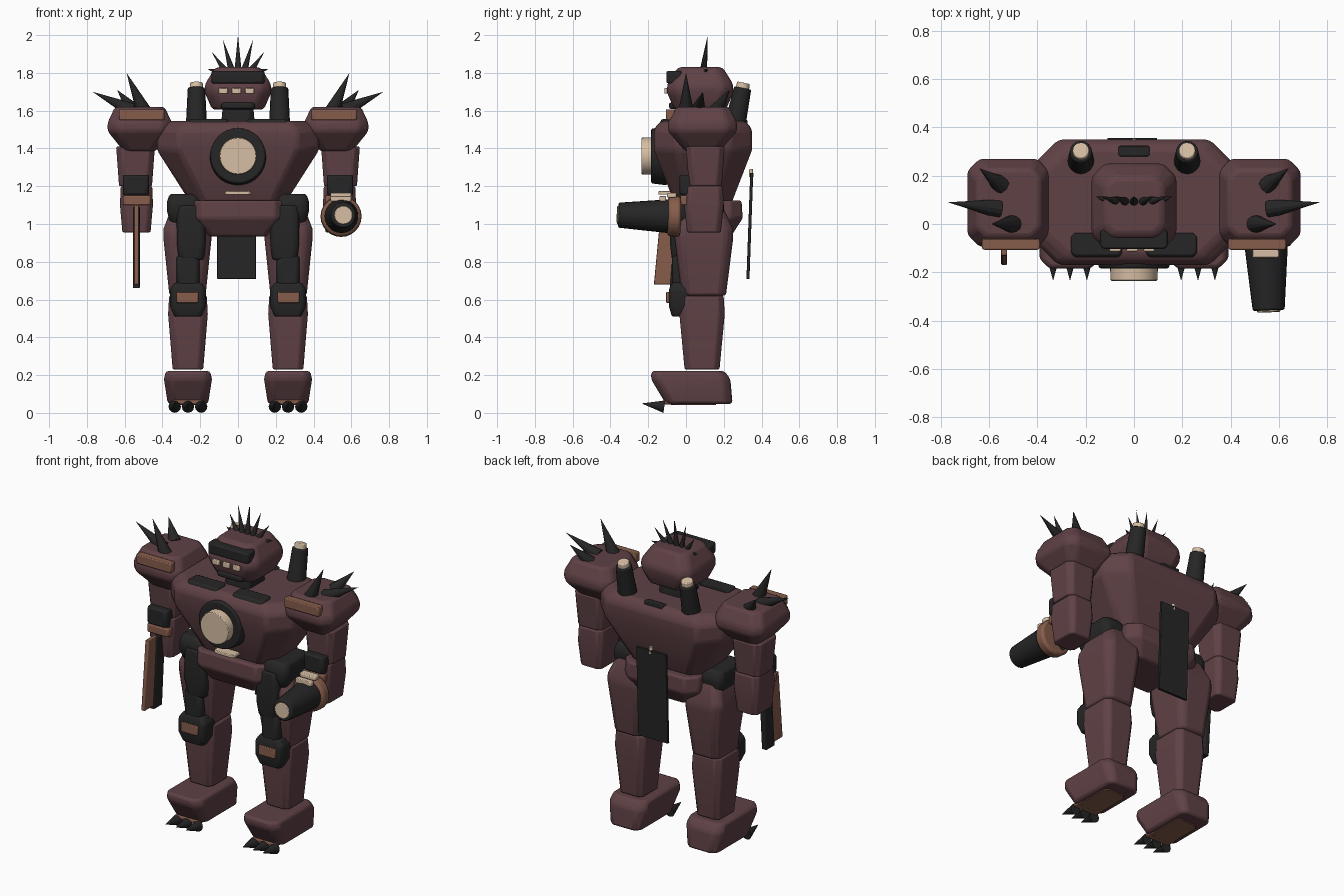
import bpy, bmesh, math
from mathutils import Vector

cube = bpy.data.objects.get("Cube")
if cube:
    bpy.data.objects.remove(cube, do_unlink=True)


def make_material(name, red, green, blue):
    colour = (red, green, blue, 1)
    material = bpy.data.materials.new(name)
    material.use_nodes = True
    material.diffuse_color = colour
    shader = material.node_tree.nodes["Principled BSDF"]
    shader.inputs["Base Color"].default_value = colour
    shader.inputs["Roughness"].default_value = .7
    return material


MAROON = make_material("dull maroon", .115, .053, .06)
BLACK = make_material("charcoal black", .019, .019, .019)
COPPER = make_material("worn copper", .24, .11, .07)
CREAM = make_material("pale cream", .68, .52, .37)


def finish(bm, name, material, soften):
    """Turn a bmesh into a shaded object with softened edges."""
    bmesh.ops.recalc_face_normals(bm, faces=bm.faces)
    mesh = bpy.data.meshes.new(name)
    bm.to_mesh(mesh)
    bm.free()
    mesh.materials.append(material)
    obj = bpy.data.objects.new(name, mesh)
    bpy.context.collection.objects.link(obj)
    if soften:
        modifier = obj.modifiers.new("soft edges", "BEVEL")
        modifier.width = soften
        modifier.segments = 2
        modifier.limit_method = "ANGLE"
        modifier.angle_limit = math.radians(25)
    bpy.ops.object.select_all(action="DESELECT")
    obj.select_set(True)
    bpy.context.view_layer.objects.active = obj
    bpy.ops.object.shade_smooth_by_angle(angle=math.radians(25))


def chamfered_ring(bm, centre, half_x, half_y, corner):
    """Eight vertices around a rectangle with cut corners."""
    cut = corner * min(half_x, half_y)
    quadrant = [Vector((half_x, half_y - cut, 0)), Vector((half_x - cut, half_y, 0))]
    outline = []
    for sx, sy in ((1, 1), (-1, 1), (-1, -1), (1, -1)):
        ordered = quadrant if sx == sy else quadrant[::-1]
        outline += [centre + Vector((sx * p.x, sy * p.y, 0)) for p in ordered]
    return [bm.verts.new(point) for point in outline]


def block(name, material, x, y, z, side=1, bottom=1, belly=(), top=1,
          lean=0, corner=.3, soften=.008):
    """Chamfered block filling the given spans. The ends are scaled by bottom
    and top, belly lists the full-size heights, lean slides the top along y."""
    bm = bmesh.new()
    middle = [sum(span) / 2 for span in (x, y)]
    half_x, half_y = [(span[1] - span[0]) / 2 for span in (x, y)]
    profile = {0: bottom, **{height: 1 for height in belly}, 1: top}
    rings = []
    for height, scale in profile.items():
        centre = Vector((side * middle[0], middle[1] + lean * (height - .5),
                         z[0] + (z[1] - z[0]) * height))
        rings.append(chamfered_ring(bm, centre, half_x * scale, half_y * scale, corner))
    for lower, upper in zip(rings, rings[1:]):
        for i in range(len(lower)):
            bm.faces.new((lower[i - 1], lower[i], upper[i], upper[i - 1]))
    bm.faces.new(rings[0])
    bm.faces.new(rings[-1])
    finish(bm, name, material, soften)


def cone(name, material, start, end, radius, end_radius=0, segments=12, soften=0):
    """Spike or tube between two points."""
    start, end = Vector(start), Vector(end)
    bm = bmesh.new()
    bmesh.ops.create_cone(bm, cap_ends=True, segments=segments, radius1=radius,
                          radius2=end_radius, depth=(end - start).length)
    turn = (end - start).to_track_quat("Z", "Y")
    for vert in bm.verts:
        vert.co = turn @ vert.co + (start + end) / 2
    finish(bm, name, material, soften)


# Torso and pelvis
block("torso", MAROON, x=(-.43, .43), y=(-.17, .35), z=(1.11, 1.545),
      bottom=.58, belly=(.65, .9), top=.87, corner=.45, soften=.02)
block("pelvis", MAROON, x=(-.26, .26), y=(-.11, .3), z=(.935, 1.125),
      bottom=.7, belly=(.5,), top=.97, soften=.012)

# Chest lamp and trim
lamp_height = 1.36
cone("lamp_ring", BLACK, (0, -.1, lamp_height), (0, -.184, lamp_height),
     radius=.155, end_radius=.145, segments=32, soften=.008)
cone("lamp", CREAM, (0, -.15, lamp_height), (0, -.235, lamp_height),
     radius=.1, end_radius=.097, segments=32, soften=.004)
block("chest_bar", CREAM, x=(-.07, .07), y=(-.145, -.05), z=(1.155, 1.175), soften=.004)
block("upper_back_slot", BLACK, x=(-.065, .065), y=(.28, .325), z=(1.5, 1.55))

# Back plate with its peg
block("back_plate", BLACK, x=(-.11, .095), y=(.33, .346), z=(.71, 1.27),
      lean=.02, corner=.2, soften=.003)
cone("back_peg", CREAM, (0, .345, 1.25), (0, .345, 1.29), radius=.012, end_radius=.01)

# Head with brow, eyes and a fan of crest spikes
block("neck", BLACK, x=(-.09, .09), y=(-.03, .17), z=(1.52, 1.62), top=.9)
block("head", MAROON, x=(-.175, .175), y=(-.1, .25), z=(1.605, 1.83),
      bottom=.78, belly=(.4, .6), top=.68, soften=.018)
block("brow", BLACK, x=(-.14, .14), y=(-.104, -.02), z=(1.745, 1.81), soften=.022)
block("mouth_guard", BLACK, x=(-.09, .09), y=(-.09, 0), z=(1.61, 1.643), soften=.012)
for eye_x in (-.08, -.01, .06):
    block("eye", CREAM, x=(eye_x - .022, eye_x + .026), y=(-.115, -.08),
          z=(1.69, 1.72), soften=.004)
for step in range(-3, 4):
    angle = math.radians(30 * step)
    cone("crest_spike", BLACK, start=(.03 * step, .09, 1.8),
         end=(.16 * math.sin(angle), .115, 1.82 + .18 * math.cos(angle)), radius=.02)

for side in (1, -1):
    # Collar plates
    block("collar_plate", BLACK, side=side, x=(.04, .27), y=(-.145, -.04),
          z=(1.5, 1.555), top=.9, lean=.02, soften=.006)

    # Back stacks
    stack_x = .22 * side
    cone("stack", BLACK, (stack_x, .25, 1.48), (stack_x, .3, 1.72),
         radius=.058, end_radius=.046, segments=16, soften=.006)
    cone("stack_cap", CREAM, (stack_x, .295, 1.7), (stack_x, .305, 1.748),
         radius=.037, end_radius=.034, segments=16, soften=.005)

    # Shoulders with spikes
    block("shoulder", MAROON, side=side, x=(.35, .69), y=(-.095, .27), z=(1.385, 1.62),
          bottom=.5, belly=(.45, .65), top=.77, soften=.015)
    block("shoulder_trim", COPPER, side=side, x=(.39, .63), y=(-.107, -.06),
          z=(1.55, 1.607), soften=.018)
    for root_x, tip_x, tip_y, tip_z in ((.56, .77, .09, 1.7), (.55, .64, .23, 1.71),
                                        (.5, .59, 0, 1.8)):
        cone("shoulder_spike", BLACK, (root_x * side, tip_y * .7, 1.6),
             (tip_x * side, tip_y, tip_z), radius=.04)

    # Arms
    block("upper_arm", MAROON, side=side, x=(.44, .645), y=(0, .205), z=(1.2, 1.41),
          bottom=.85)
    block("forearm", MAROON, side=side, x=(.45, .625), y=(-.01, .2), z=(.955, 1.2),
          bottom=.85, belly=(.6,), top=.95)
    block("elbow_pad", BLACK, side=side, x=(.47, .61), y=(-.035, .06),
          z=(1.155, 1.26), soften=.022)
    block("wrist_trim", COPPER, side=side, x=(.46, .61), y=(-.03, .03), z=(1.1, 1.15))

    # Legs
    block("hip_joint", BLACK, side=side, x=(.2, .375), y=(-.07, .2), z=(1, 1.16),
          bottom=.8, belly=(.4, .75), top=.85, soften=.015)
    block("hip_armour", BLACK, side=side, x=(.17, .325), y=(-.085, .05), z=(.81, 1.1),
          bottom=.85, belly=(.3, .8), top=.9, soften=.015)
    block("thigh", MAROON, side=side, x=(.14, .395), y=(-.06, .25), z=(.62, 1.09),
          bottom=.75, belly=(.65, .75), top=.65, soften=.015)
    block("shin", MAROON, side=side, x=(.16, .37), y=(-.035, .205), z=(.23, .62),
          bottom=.77, belly=(.75,), top=.95)
    block("thigh_guard", BLACK, side=side, x=(.205, .325), y=(-.075, .02),
          z=(.67, .83), soften=.015)
    block("knee_pad", BLACK, side=side, x=(.17, .36), y=(-.09, .03), z=(.51, .69),
          bottom=.75, belly=(.3, .8), top=.75)
    block("knee_trim", COPPER, side=side, x=(.21, .325), y=(-.105, -.07),
          z=(.583, .64), soften=.012)

    # Feet with claws
    block("foot", MAROON, side=side, x=(.138, .392), y=(-.17, .25), z=(.048, .222),
          bottom=.84, belly=(.75,), top=.92, lean=-.06, soften=.015)
    block("sole", COPPER, side=side, x=(.19, .34), y=(-.08, .16), z=(.042, .05), soften=.002)
    block("toe_bar", COPPER, side=side, x=(.18, .35), y=(-.125, -.03), z=(.045, .068))
    for step in (-1, 0, 1):
        toe_x = side * (.265 + .07 * step)
        cone("toe_claw", BLACK, (toe_x, -.115, .033), (toe_x, -.235, .05), radius=.033)

# Arm cannon
muzzle = Vector((.558, -.365, 1.047))
breech = Vector((.545, -.03, 1.04))
cone("cannon_ring", COPPER, breech, breech.lerp(muzzle, .2),
     radius=.11, end_radius=.105, segments=24, soften=.015)
cone("cannon", BLACK, breech, breech.lerp(muzzle, .98),
     radius=.095, end_radius=.066, segments=24, soften=.008)
cone("cannon_muzzle", CREAM, breech.lerp(muzzle, .9), muzzle,
     radius=.05, end_radius=.048, segments=24, soften=.003)
block("cannon_sight", CREAM, x=(.49, .6), y=(-.14, -.105), z=(1.12, 1.147), soften=.008)
block("cannon_clip", CREAM, x=(.49, .6), y=(-.1, -.05), z=(1.14, 1.165), soften=.008)

# Arm blade: copper edge on a black spine
block("blade_edge", COPPER, side=-1, x=(.525, .55), y=(-.15, -.06), z=(.68, 1.1),
      lean=.04, soften=.003)
block("blade_spine", BLACK, side=-1, x=(.52, .555), y=(-.07, .015), z=(.66, 1.09),
      lean=.03, soften=.003)
